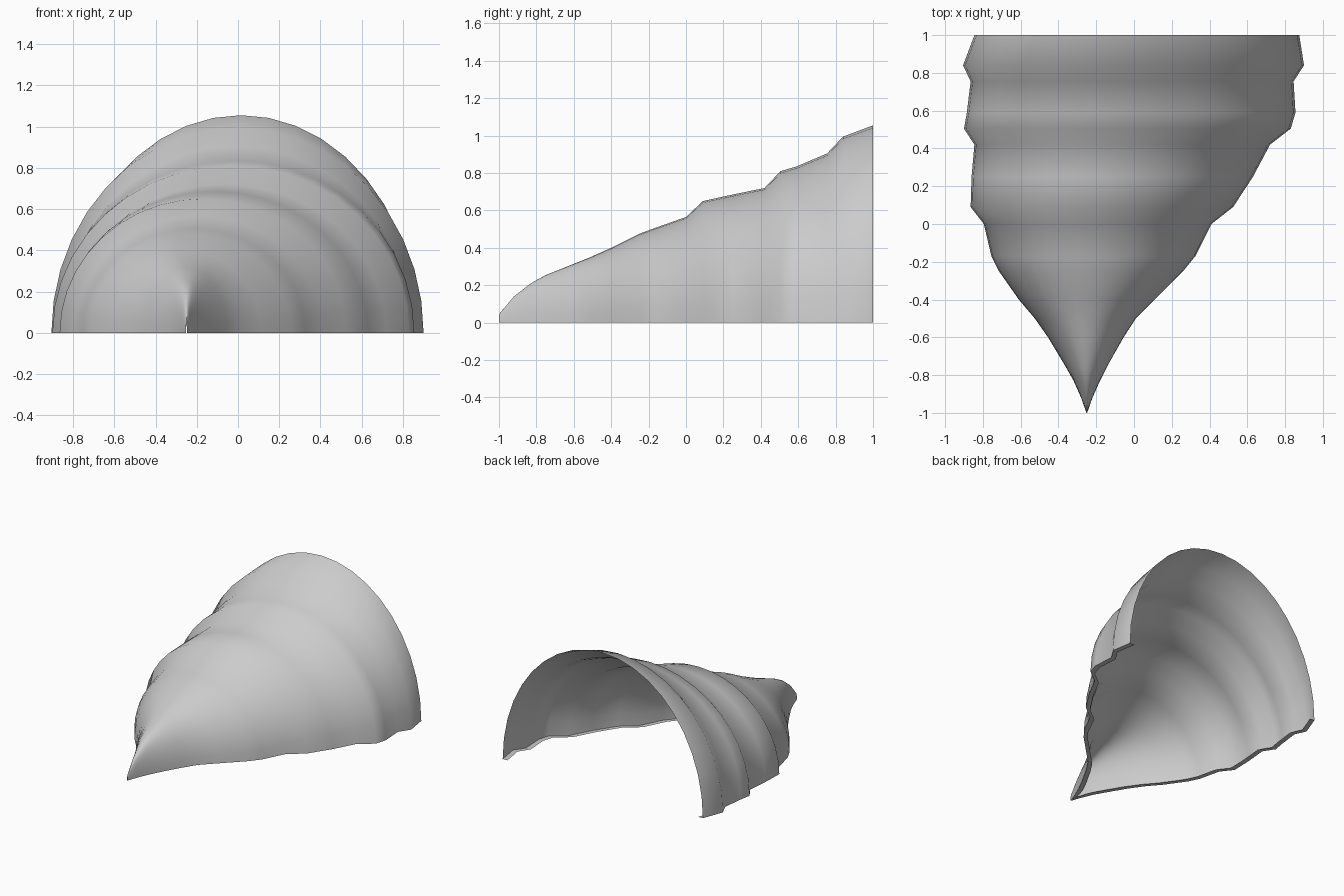
import bpy, bmesh, math

cube = bpy.data.objects.get("Cube")
if cube:
    bpy.data.objects.remove(cube, do_unlink=True)

grey = bpy.data.materials.new("shell grey")
grey.use_nodes = True
colour = (0.6, 0.6, 0.6, 1)
grey.diffuse_color = colour
grey.node_tree.nodes["Principled BSDF"].inputs["Base Color"].default_value = colour

# Ribs of the shell: y, left edge x, right edge x, height
ribs = [
    (-1, -.252, -.248, .045), (-.92, -.28, -.22, .14), (-.83, -.32, -.18, .21),
    (-.75, -.365, -.14, .255), (-.6, -.455, -.055, .315), (-.5, -.525, .01, .355),
    (-.4, -.61, .11, .4), (-.25, -.715, .26, .475), (-.17, -.755, .325, .505),
    (0, -.795, .41, .565), (.09, -.865, .525, .65), (.25, -.86, .63, .685),
    (.42, -.845, .72, .72), (.505, -.9, .83, .81), (.59, -.885, .855, .835),
    (.755, -.865, .845, .905), (.84, -.905, .9, .995), (1, -.845, .875, 1.055),
]
SEGMENTS = 20
LIP = 0.04


def loft(bm, rows):
    """Join neighbouring rows of points with quads."""
    rows = [[bm.verts.new(p) for p in row] for row in rows]
    for a, b in zip(rows, rows[1:]):
        for i in range(len(a) - 1):
            bm.faces.new((a[i], a[i + 1], b[i + 1], b[i]))


def add_part(name, rows):
    bm = bmesh.new()
    loft(bm, rows)
    mesh = bpy.data.meshes.new(name)
    bm.to_mesh(mesh)
    bm.free()
    mesh.materials.append(grey)
    obj = bpy.data.objects.new(name, mesh)
    bpy.context.collection.objects.link(obj)
    return obj


# Half-round ribbed shell, open below and behind
rows = []
for y, left, right, height in ribs:
    mid, half = (left + right) / 2, (right - left) / 2
    angles = [math.pi * i / SEGMENTS for i in range(SEGMENTS + 1)]
    rows.append([(mid - half * math.cos(a), y, height * math.sin(a)) for a in angles])
shell = add_part("ribbed_shell", rows)
bpy.ops.object.select_all(action="DESELECT")
shell.select_set(True)
bpy.context.view_layer.objects.active = shell
bpy.ops.object.shade_smooth_by_angle(angle=math.radians(60))

# Narrow inward lips along both bottom edges
for name, column, sign in (("right_bottom_lip", 1, 1), ("left_bottom_lip", 2, -1)):
    lip = []
    for rib in ribs:
        width = min(LIP, (rib[2] - rib[1]) * 0.45)
        inner, outer = (rib[column] + sign * width, rib[0], 0), (rib[column], rib[0], 0)
        lip.append([outer, inner] if sign < 0 else [inner, outer])
    add_part(name, lip)
